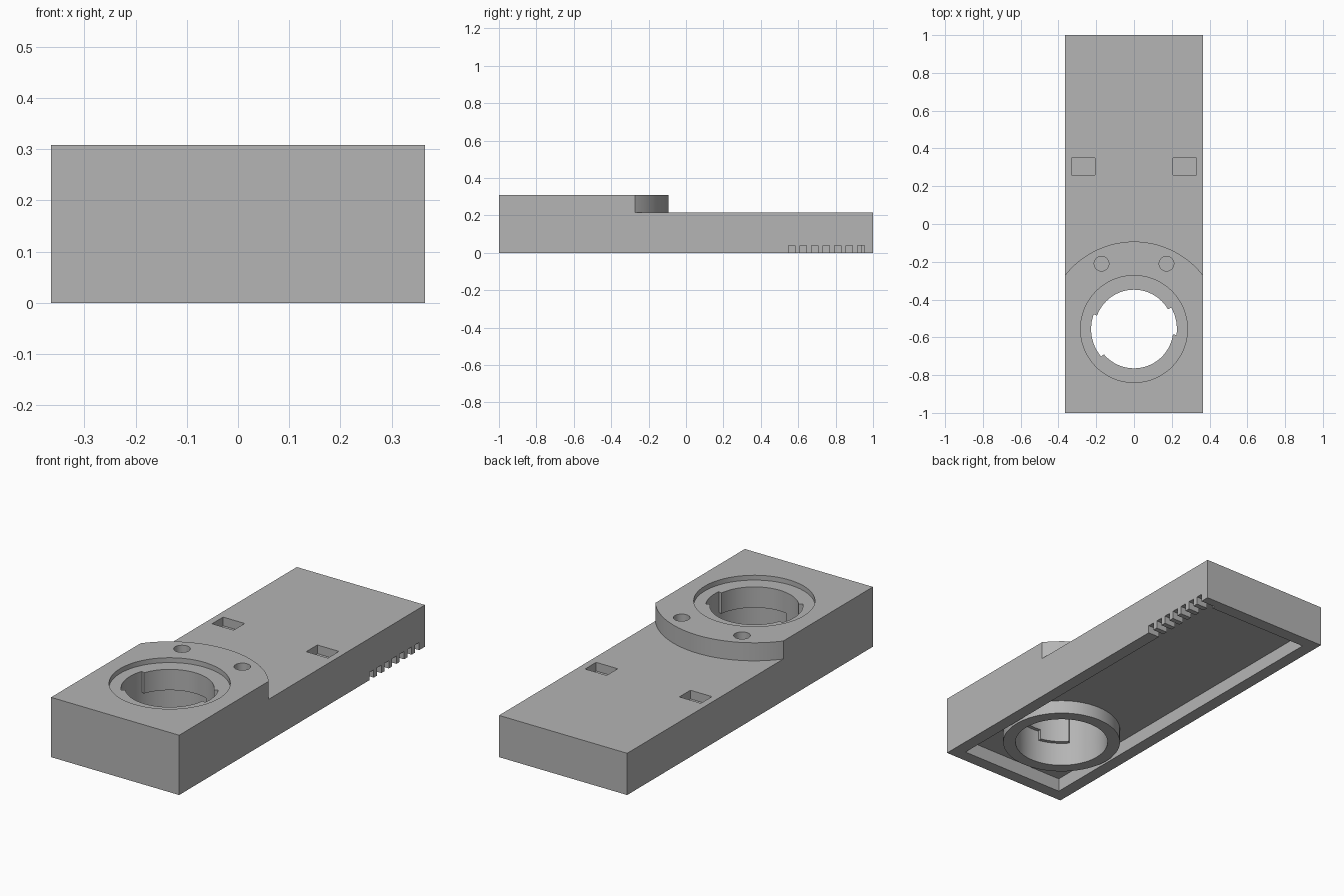
import bpy, bmesh
from math import radians, cos, sin, sqrt

if "Cube" in bpy.data.objects:
    bpy.data.objects.remove(bpy.data.objects["Cube"], do_unlink=True)

HALF_W, TOP, SLAB = 0.365, 0.308, 0.215
CY = -0.556                      # bore centre along y
LIP_R, BORE_R = 0.208, 0.227

grey = bpy.data.materials.new("plain grey")
grey.use_nodes = True
grey.diffuse_color = (0.46, 0.46, 0.46, 1)
grey.node_tree.nodes["Principled BSDF"].inputs["Base Color"].default_value = grey.diffuse_color


def prism(name, outline, z0, z1):
    """Extrude a counter-clockwise outline from z0 to z1."""
    bm = bmesh.new()
    face = bm.faces.new([bm.verts.new((x, y, z0)) for x, y in outline])
    up = bmesh.ops.extrude_face_region(bm, geom=[face])["geom"]
    bmesh.ops.translate(bm, vec=(0, 0, z1 - z0),
                        verts=[v for v in up if isinstance(v, bmesh.types.BMVert)])
    bmesh.ops.recalc_face_normals(bm, faces=bm.faces)
    mesh = bpy.data.meshes.new(name)
    bm.to_mesh(mesh)
    bm.free()
    obj = bpy.data.objects.new(name, mesh)
    bpy.context.collection.objects.link(obj)
    mesh.materials.append(grey)
    return obj


def rect(x0, x1, y0, y1):
    return [(x0, y0), (x1, y0), (x1, y1), (x0, y1)]


def disc(r, x=0, y=CY, step=4):
    return [(x + r * cos(radians(a)), y + r * sin(radians(a))) for a in range(0, 360, step)]


def keyed(ranges, inside, outside):
    """Circle whose radius changes inside the given angle ranges."""
    pts = []
    for a in range(-10, 350, 2):
        radii = [inside if any(lo <= a < hi for lo, hi in ranges) else outside]
        if any(a == lo for lo, _ in ranges):
            radii = [outside, inside]
        elif any(a == hi for _, hi in ranges):
            radii = [inside, outside]
        pts += [(r * cos(radians(a)), CY + r * sin(radians(a))) for r in radii]
    return pts


body = prism("holder_body", rect(-HALF_W, HALF_W, -1, 1), 0, TOP)


def combine(tool, operation="DIFFERENCE"):
    """Apply a boolean to the body and discard the tool."""
    mod = body.modifiers.new("shape", "BOOLEAN")
    mod.operation, mod.solver, mod.object = operation, "EXACT", tool
    deps = bpy.context.evaluated_depsgraph_get()
    deps.update()
    result = bpy.data.meshes.new_from_object(body.evaluated_get(deps))
    body.modifiers.clear()
    body.data = result
    bpy.data.objects.remove(tool, do_unlink=True)


# lower rear deck with a rounded step
R_STEP = 0.463
edge = [(x / 50, CY + sqrt(R_STEP ** 2 - (x / 50) ** 2)) for x in range(-20, 21)]
combine(prism("deck_cut", edge + [(0.4, 1.2), (-0.4, 1.2)], SLAB, 0.5))

# shallow underside cavity with a ring left standing round the bore
combine(prism("cavity_cut", rect(-0.3, 0.3, -0.935, 0.935), -0.1, 0.07))
combine(prism("bore_ring", disc(0.288), 0, 0.12), "UNION")

# bayonet bore: top recess, lip, lower bore with stops, entry slots
combine(prism("recess_cut", disc(0.283), 0.283, 0.5))
combine(prism("lip_cut", disc(LIP_R, step=2), -0.1, 0.5))
combine(prism("lower_bore_cut", disc(BORE_R, step=2), -0.1, 0.124))
combine(prism("stop_cut", keyed([(30, 70), (220, 260)], LIP_R - 0.01, BORE_R), -0.1, 0.176))
combine(prism("slot_cut", keyed([(-8, 30), (160, 220)], BORE_R, LIP_R - 0.01), -0.1, 0.5))

# blind round holes and rectangular pockets on both sides
for side in (-1, 1):
    combine(prism("pin_cut", disc(0.039, side * 0.172, -0.21, 12), 0.25, 0.5))
    x0, x1 = sorted((side * 0.207, side * 0.33))
    combine(prism("pocket_cut", rect(x0, x1, 0.26, 0.35), 0.17, 0.5))

# row of vent notches through one side wall
for i in range(7):
    y = 0.548 + i * 0.0617
    combine(prism("vent_cut", rect(0.28, 0.4, y, y + 0.035), -0.1, 0.04))

bpy.ops.object.select_all(action="DESELECT")
body.select_set(True)
bpy.context.view_layer.objects.active = body
bpy.ops.object.shade_smooth_by_angle(angle=radians(30))
